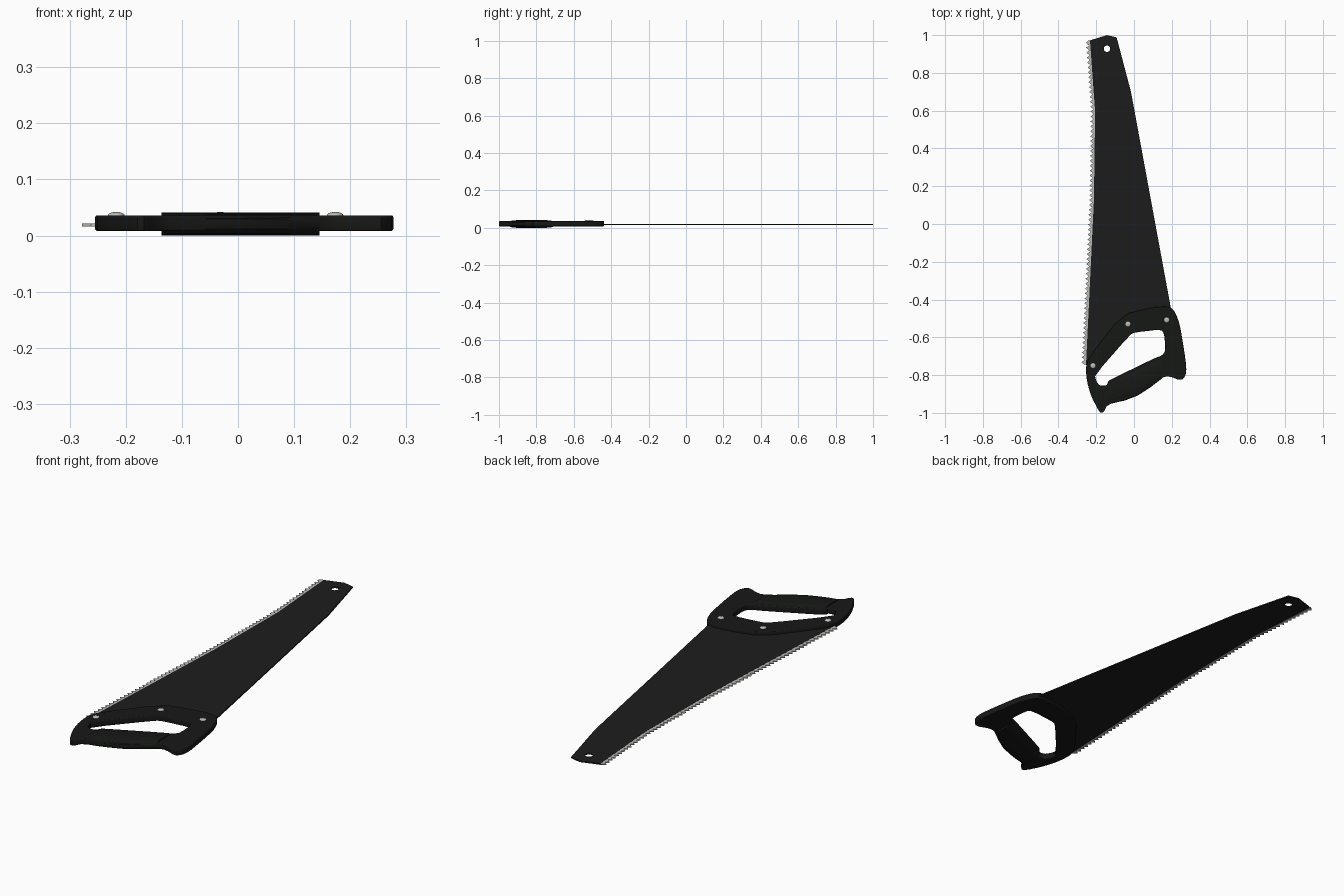
import bpy, bmesh, math

if "Cube" in bpy.data.objects:
    bpy.data.objects.remove(bpy.data.objects["Cube"])

ZC = 0.0205  # mid height of the handle


def material(name, rgb):
    m = bpy.data.materials.new(name)
    m.diffuse_color = (*rgb, 1)
    m.use_nodes = True
    m.node_tree.nodes["Principled BSDF"].inputs["Base Color"].default_value = m.diffuse_color
    return m


BLACK = material("black_steel", (0.012, 0.012, 0.012))
PLASTIC = material("black_plastic", (0.008, 0.009, 0.008))
STEEL = material("bare_steel", (0.5, 0.5, 0.48))


def soften(pts, t=0.22):
    """Cut each corner once to round an outline."""
    out = []
    for i, (x, y) in enumerate(pts):
        for ox, oy in (pts[i - 1], pts[(i + 1) % len(pts)]):
            out.append((x + (ox - x) * t, y + (oy - y) * t))
    return out


def plate(name, loops, z, half, mat, bevel=0.0):
    """Flat plate from closed outlines; later loops are holes."""
    cu = bpy.data.curves.new(name, 'CURVE')
    cu.dimensions = '2D'
    cu.fill_mode = 'BOTH'
    cu.extrude = half - bevel
    cu.bevel_depth = bevel
    cu.bevel_resolution = 2
    cu.offset = -bevel
    for pts in loops:
        s = cu.splines.new('POLY')
        s.points.add(len(pts) - 1)
        for p, (x, y) in zip(s.points, pts):
            p.co = (x, y, 0, 1)
        s.use_cyclic_u = True
    cu.materials.append(mat)
    ob = bpy.data.objects.new(name, cu)
    bpy.context.collection.objects.link(ob)
    ob.location.z = z
    finish(ob, True)
    return ob


def finish(ob, convert=False):
    bpy.ops.object.select_all(action='DESELECT')
    ob.select_set(True)
    bpy.context.view_layer.objects.active = ob
    if convert:
        bpy.ops.object.convert(target='MESH')
    bpy.ops.object.shade_smooth_by_angle(angle=math.radians(35))


# blade with hanging hole
edge = [(-0.254, -0.745), (-0.212, 0.13), (-0.206, 0.596), (-0.233, 0.972)]
hole = [(-0.143 + 0.017 * math.cos(a * math.pi / 12),
         0.928 + 0.017 * math.sin(a * math.pi / 12)) for a in range(24)]
blade = edge + [(-0.143, 1.0), (-0.092, 0.988), (-0.016, 0.70), (0.196, -0.45),
                (0.17, -0.52), (-0.04, -0.55), (-0.235, -0.77)]
plate("blade", [blade, hole], 0.0187, 0.003, BLACK)


# toothed cutting edge following the blade's left side
def edge_x(y):
    for (x0, y0), (x1, y1) in zip(edge, edge[1:]):
        if y <= y1:
            return x0 + (x1 - x0) * (y - y0) / (y1 - y0)
    return edge[-1][0]


N = 66
y0, y1 = edge[0][1], edge[-1][1]
pitch = (y1 - y0) / N
teeth = []
for i in range(N):
    y = y0 + i * pitch
    teeth += [(edge_x(y) - 0.008, y),
              (edge_x(y) - 0.024, y + pitch * 0.5)]
teeth.append((edge_x(y1) - 0.008, y1))
teeth += [(x + 0.001, y) for x, y in reversed(edge)]
plate("teeth", [teeth], 0.0187, 0.0026, STEEL)

# handle frame with finger opening
outer = [(0.198, -0.443), (0.165, -0.436), (0.085, -0.443), (-0.062, -0.480),
         (-0.235, -0.700), (-0.256, -0.755), (-0.250, -0.830), (-0.228, -0.909),
         (-0.184, -0.996), (-0.163, -1.0), (-0.141, -0.956), (-0.063, -0.937),
         (0.030, -0.900), (0.150, -0.812), (0.185, -0.805), (0.250, -0.830),
         (0.273, -0.805), (0.278, -0.760), (0.265, -0.665), (0.243, -0.533),
         (0.220, -0.470)]
opening = [(-0.208, -0.800), (-0.020, -0.585), (0.005, -0.574), (0.142, -0.558),
           (0.160, -0.580), (0.167, -0.670), (0.150, -0.695), (0.105, -0.712),
           (-0.106, -0.815), (-0.135, -0.830), (-0.145, -0.856), (-0.183, -0.856),
           (-0.200, -0.830)]
plate("handle", [soften(outer), soften(opening)], 0.0220, 0.0140, PLASTIC, 0.004)

# rounded grip lofted across the handle's rear bar
stations = [(-0.136, -0.950, -0.836), (-0.105, -0.946, -0.818),
            (-0.050, -0.935, -0.790), (0.020, -0.908, -0.757),
            (0.085, -0.866, -0.725), (0.115, -0.843, -0.712),
            (0.145, -0.820, -0.702)]
bm = bmesh.new()
rings = []
SEG = 20
for x, lo, hi in stations:
    ring = []
    for k in range(SEG):
        c, s = math.cos(math.tau * k / SEG), math.sin(math.tau * k / SEG)
        py = math.copysign(abs(c) ** 0.7, c) * (hi - lo) / 2
        pz = math.copysign(abs(s) ** 0.7, s) * 0.0205
        ring.append(bm.verts.new((x, (lo + hi) / 2 + py, ZC + pz)))
    rings.append(ring)
for a, b in zip(rings, rings[1:]):
    for k in range(SEG):
        j = (k + 1) % SEG
        bm.faces.new((a[k], a[j], b[j], b[k]))
bm.faces.new(rings[0])
bm.faces.new(rings[-1])
bmesh.ops.recalc_face_normals(bm, faces=bm.faces)
me = bpy.data.meshes.new("grip")
bm.to_mesh(me)
bm.free()
me.materials.append(PLASTIC)
grip = bpy.data.objects.new("grip", me)
bpy.context.collection.objects.link(grip)
finish(grip)

# domed rivets on the upper side
for i, (x, y) in enumerate([(-0.217, -0.750), (-0.032, -0.530), (0.173, -0.508)]):
    bpy.ops.mesh.primitive_uv_sphere_add(segments=20, ring_count=10, radius=1,
                                         location=(x, y, 0.0355))
    r = bpy.context.object
    r.name = f"rivet_{i + 1}"
    r.scale = (0.015, 0.015, 0.0065)
    r.data.materials.append(STEEL)
    finish(r)
